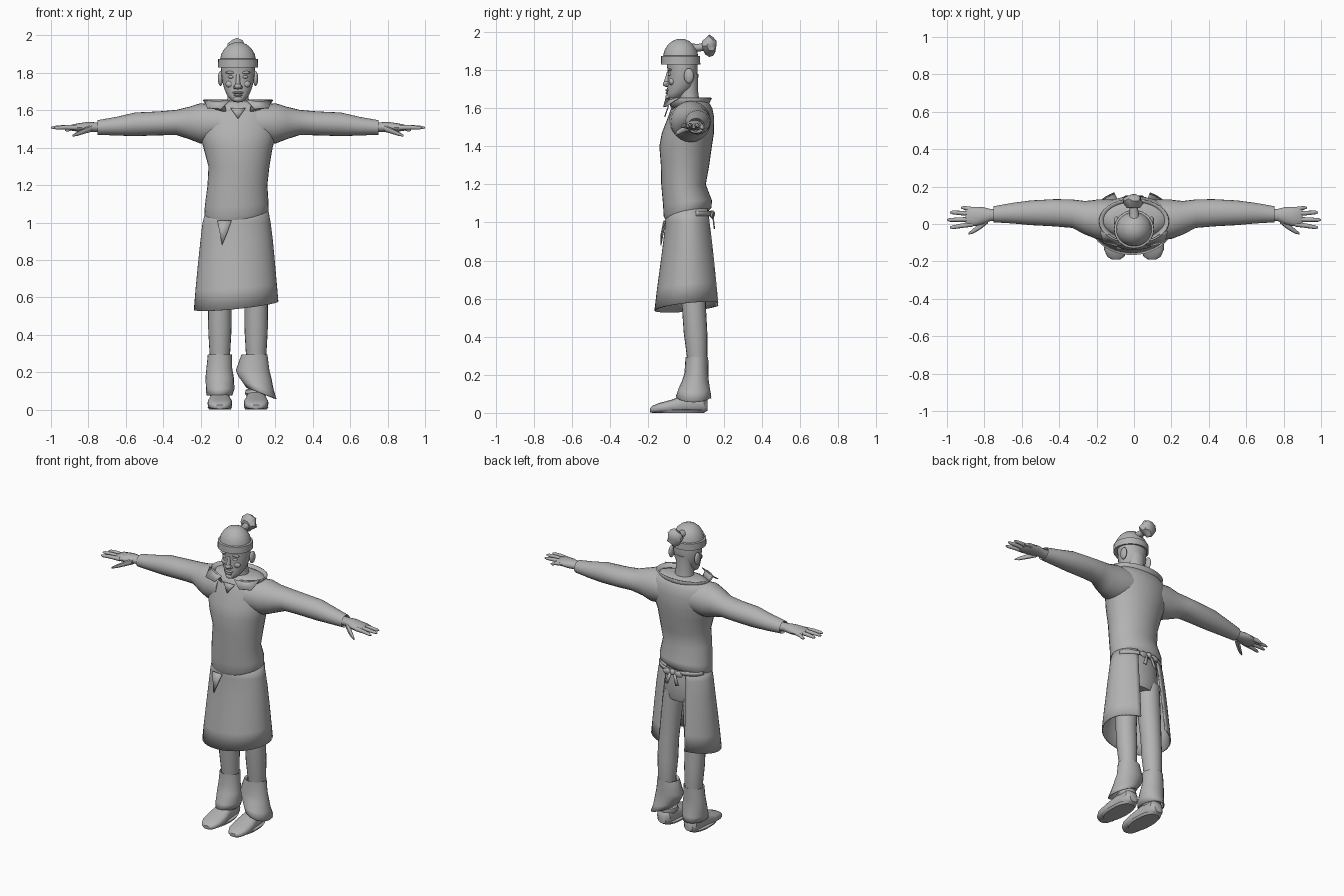
import bpy, bmesh, math, random
from mathutils import Vector

random.seed(4)
mat = bpy.data.materials.new("plain grey")
mat.diffuse_color = (0.45, 0.45, 0.45, 1)


def finish(name, bm, solid=0):
    bmesh.ops.recalc_face_normals(bm, faces=bm.faces[:])
    me = bpy.data.meshes.new(name)
    bm.to_mesh(me)
    bm.free()
    me.materials.append(mat)
    ob = bpy.data.objects.new(name, me)
    bpy.context.collection.objects.link(ob)
    if solid:
        m = ob.modifiers.new("thickness", 'SOLIDIFY')
        m.thickness, m.offset = solid, 0
    return ob


def loft(name, rings, axis='z', n=24, p=1.0, arc=None, warp=None, solid=0, cap=True):
    """Skin through ellipses (position, centre a, centre b, radius a, radius b)."""
    bm = bmesh.new()
    loops = []
    for pos, a, b, ra, rb in rings:
        row = []
        for i in range(n):
            if arc:
                t = math.radians(arc[0] + (arc[1] - arc[0]) * i / (n - 1))
            else:
                t = math.tau * i / n
            c, s = math.cos(t), math.sin(t)
            u = a + ra * math.copysign(abs(c) ** p, c)
            v = b + rb * math.copysign(abs(s) ** p, s)
            co = Vector({'z': (u, v, pos), 'x': (pos, u, v), 'y': (u, pos, v)}[axis])
            row.append(bm.verts.new(warp(co) if warp else co))
        loops.append(row)
    for r0, r1 in zip(loops, loops[1:]):
        for i in range(n - 1 if arc else n):
            j = (i + 1) % n
            bm.faces.new((r0[i], r0[j], r1[j], r1[i]))
    if cap and not arc:
        bm.faces.new(loops[0])
        bm.faces.new(loops[-1])
    return finish(name, bm, solid)


def ball(name, loc, size, rough=0, sub=3):
    bm = bmesh.new()
    bmesh.ops.create_icosphere(bm, subdivisions=sub, radius=1)
    for v in bm.verts:
        k = 1 + random.uniform(-rough, rough)
        v.co = Vector(loc) + Vector([c * s * k for c, s in zip(v.co, size)])
    return finish(name, bm)


def plate(name, pts, solid=0.006):
    bm = bmesh.new()
    bm.faces.new([bm.verts.new(p) for p in pts])
    return finish(name, bm, solid)


# Shirt body with a slanted, blousing hem
def hem_tilt(v):
    k = max(0, (1.2 - v.z) / 0.17)
    v.z += k * (v.y * 0.2 + v.x * 0.08)
    return v


loft("shirt_body", [
    (1.04, -.01, 0, .14, .09), (1.03, -.01, .002, .158, .108), (1.055, -.008, .008, .172, .126),
    (1.10, -.007, .008, .17, .128), (1.2, -.003, -.013, .16, .117), (1.3, .005, -.005, .163, .127),
    (1.4, 0, -.002, .185, .138), (1.47, 0, .01, .205, .137), (1.55, 0, .026, .215, .122),
    (1.60, 0, .03, .2, .108), (1.635, 0, .03, .17, .088), (1.65, 0, .03, .11, .065)],
    n=32, warp=hem_tilt)

# Collar, open at the front, with folded flaps
loft("collar", [(1.595, 0, .012, .145, .095), (1.63, 0, .012, .165, .108), (1.655, 0, .015, .185, .118)],
     arc=(-64, 244), n=30, solid=.008)
for s in (-1, 1):
    plate("collar_flap", [(s * .18, -.035, 1.655), (s * .165, -.10, 1.612), (s * .09, -.118, 1.607),
                          (s * .045, -.105, 1.652)])
plate("neck_opening", [(-.04, -.092, 1.612), (.04, -.092, 1.612), (0, -.112, 1.555)])

# Sleeves, hands, fingers, thumbs
for s in (-1, 1):
    def side(v, s=s):
        return Vector((v.x * s, v.y, v.z))

    loft("sleeve", [
        (.10, .02, 1.53, .11, .10), (.2, .025, 1.53, .105, .108), (.26, .033, 1.532, .09, .087),
        (.33, .055, 1.535, .076, .067), (.42, .06, 1.53, .073, .064), (.55, .06, 1.525, .066, .063),
        (.65, .058, 1.515, .055, .05), (.75, .052, 1.508, .043, .039), (.735, .052, 1.508, .034, .03)],
        'x', warp=side)
    loft("hand", [(.72, .05, 1.508, .03, .026), (.77, .048, 1.51, .033, .026),
                  (.81, .045, 1.51, .046, .027), (.85, .04, 1.508, .052, .023),
                  (.89, .038, 1.507, .05, .016), (.9, .038, 1.507, .04, .01)], 'x', 16, warp=side)
    for tip, y0, y1, dz in ((.925, .078, .087, -.012), (.985, .055, .062, 0),
                            (1.0, .025, .022, .002), (.985, -.001, -.018, 0)):
        m = (.86 + tip) / 2
        loft("finger", [(.86, y0, 1.507, .013, .014), (m, (y0 + y1) / 2, 1.509 + dz / 2, .012, .012),
                        (tip - .015, y1, 1.506 + dz, .01, .009), (tip, y1, 1.505 + dz, .004, .004)],
             'x', 10, warp=side)
    loft("thumb", [(.78, .025, 1.505, .02, .02), (.82, -.01, 1.49, .018, .016),
                   (.86, -.038, 1.474, .013, .012), (.885, -.052, 1.464, .005, .005)], 'x', 10, warp=side)

# Neck and head
loft("neck", [(1.56, 0, .02, .075, .065), (1.64, 0, .015, .06, .055), (1.70, 0, .012, .053, .05),
              (1.78, 0, .01, .06, .055)])
loft("head", [
    (1.645, 0, -.068, .022, .022), (1.655, 0, -.062, .038, .04), (1.68, 0, -.045, .058, .056),
    (1.71, 0, -.028, .072, .07), (1.75, 0, -.02, .083, .077), (1.79, 0, -.018, .088, .078),
    (1.84, 0, -.02, .092, .082), (1.87, 0, -.025, .085, .08)], n=28)
ball("nose", (0, -.102, 1.728), (.02, .02, .016))
loft("nose_bridge", [(1.72, 0, -.098, .016, .022), (1.75, 0, -.095, .012, .018),
                     (1.79, 0, -.088, .01, .012)], n=12)
ball("upper_lip", (0, -.091, 1.694), (.03, .018, .008))
ball("lower_lip", (0, -.09, 1.68), (.025, .018, .008))
ball("chin", (0, -.082, 1.66), (.028, .026, .018))
for s in (-1, 1):
    ball("eye", (s * .036, -.083, 1.778), (.017, .012, .009))
    ball("brow", (s * .04, -.084, 1.802), (.027, .014, .008))
    ball("cheek", (s * .042, -.073, 1.74), (.025, .018, .02))
    ball("nostril", (s * .015, -.093, 1.723), (.01, .014, .01))
    ball("ear", (s * .094, .015, 1.77), (.014, .026, .04))

# Knitted hat with band and bobble
loft("hat_band", [(1.832, 0, -.028, .094, .09), (1.83, 0, -.028, .107, .103), (1.873, 0, -.028, .106, .102),
                  (1.876, 0, -.028, .094, .09)], n=32)
loft("hat_crown", [(1.87, 0, -.028, .096, .092), (1.90, 0, -.028, .09, .087), (1.93, 0, -.028, .072, .07),
                   (1.952, 0, -.028, .047, .046), (1.963, 0, -.028, .02, .02)], n=32)
loft("bobble_stalk", [(.0, 0, 1.92, .03, .025), (.06, 0, 1.917, .024, .02), (.11, -.004, 1.925, .022, .022)],
     'y', 12)
ball("hat_bobble", (-.005, .122, 1.928), (.052, .04, .052), .17, 2)


# Long apron, wrapped round and open at the back
def apron_hem(v):
    k = max(0, (1.08 - v.z) / 0.52)
    v.z += k * (v.x * .1 + v.y * .1)
    return v


loft("apron", [(1.08, -.005, .01, .16, .112), (1.0, -.008, .013, .178, .118), (.9, -.008, .014, .19, .13),
               (.78, -.009, .013, .202, .145), (.66, -.01, .011, .213, .16), (.555, -.01, .01, .222, .172)],
     arc=(-245, 65), n=44, warp=apron_hem, solid=.008)
plate("apron_fold", [(-.11, -.108, 1.01), (-.035, -.116, 1.01), (-.06, -.13, .94), (-.085, -.132, .88)])

# Apron strings and bow at the back
loft("apron_string", [(1.035, -.005, .01, .17, .122), (1.06, -.005, .01, .17, .122)],
     arc=(20, 160), n=20, solid=.008)
ball("bow_knot", (0, .137, 1.045), (.02, .016, .02), .1, 2)
for s in (-1, 1):
    ball("bow_loop", (s * .04, .137, 1.04), (.032, .01, .02), .1, 2)
    plate("bow_tail", [(s * .005, .14, 1.04), (s * .025, .143, 1.035), (s * .05, .148, .97),
                       (s * .028, .15, .965)])

# Hips and legs
loft("hips", [(.84, 0, .025, .12, .075), (.9, 0, .025, .145, .088), (1.0, 0, .015, .15, .092),
              (1.08, 0, .005, .145, .09)])
for s in (-1, 1):
    c = s * .097
    loft("leg", [(.06, c, .055, .04, .042), (.2, c, .058, .045, .045), (.3, c, .058, .055, .054),
                 (.42, c, .05, .062, .062), (.55, c, .042, .063, .063), (.7, s * .09, .035, .07, .068),
                 (.9, s * .08, .025, .075, .078)], n=20)


# Loose leg wraps, one flaring outward
def right_slant(v):
    if v.z < .19:
        v.z -= (v.x - .13) * .45 * (.19 - v.z) / .12
    return v


loft("left_leg_wrap", [(.285, -.097, .057, .052, .048), (.292, -.097, .057, .063, .058),
                       (.22, -.1, .055, .066, .057), (.17, -.098, .05, .073, .064),
                       (.11, -.095, .042, .073, .082), (.075, -.1, .04, .066, .09)],
     n=20, cap=False, solid=.006)
loft("right_leg_wrap", [(.285, .09, .057, .055, .048), (.292, .088, .057, .068, .058),
                        (.21, .078, .055, .087, .06), (.17, .09, .05, .086, .066),
                        (.12, .108, .043, .08, .08), (.085, .125, .04, .078, .09)],
     n=20, cap=False, solid=.006, warp=right_slant)

# Shoes with flat soles and ankle rolls
for s in (-1, 1):
    c = s * .097
    loft("shoe", [(.113, c, .042, .028, .03), (.095, c, .048, .047, .046), (.04, c, .052, .052, .052),
                  (-.02, c, .045, .056, .045), (-.08, c, .034, .066, .034), (-.14, c, .026, .062, .026),
                  (-.175, c, .019, .045, .019), (-.19, c, .014, .022, .011)], 'y', 20, .75)
    loft("shoe_sole", [(0, c, -.025, .058, .12), (.014, c, -.025, .066, .135), (.018, c, -.025, .06, .125)],
         n=20, p=.85)
    loft("shoe_cuff", [(.07, c, .045, .05, .055), (.085, c, .045, .06, .062), (.105, c, .047, .056, .058),
                       (.11, c, .05, .042, .045)], n=18)

# Smooth shading with crisp edges
bpy.ops.object.select_all(action='SELECT')
bpy.context.view_layer.objects.active = bpy.context.view_layer.objects[0]
bpy.ops.object.shade_smooth_by_angle(angle=math.radians(40))
